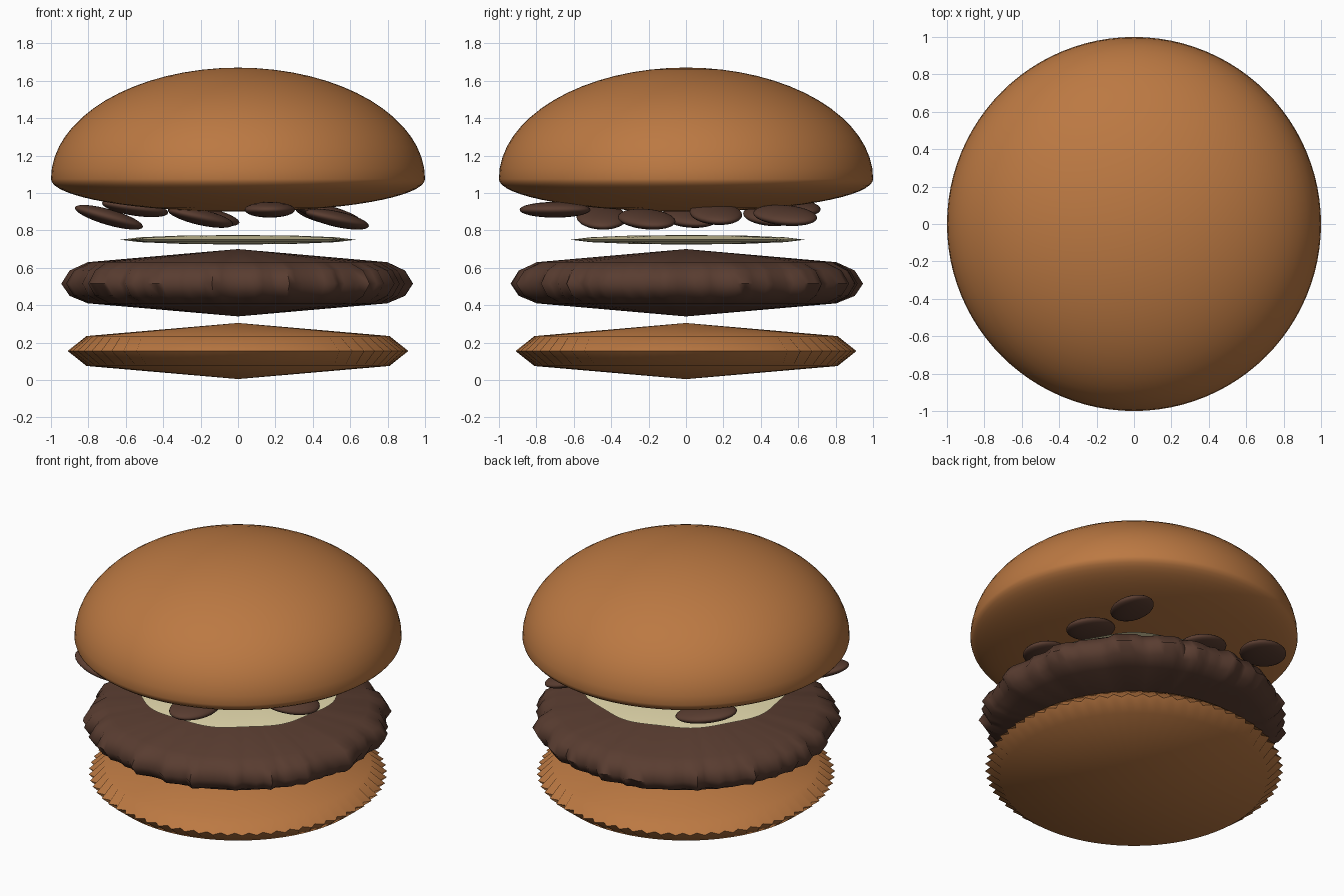
import bpy, bmesh, math, random
from mathutils import Euler

random.seed(4)
if "Cube" in bpy.data.objects:
    bpy.data.objects.remove(bpy.data.objects["Cube"], do_unlink=True)


def material(name, colour):
    m = bpy.data.materials.new(name)
    m.use_nodes = True
    m.diffuse_color = (*colour, 1)
    m.node_tree.nodes["Principled BSDF"].inputs["Base Color"].default_value = (*colour, 1)
    return m


crust = material("golden_crust", (0.50, 0.19, 0.055))
brown = material("dark_brown", (0.10, 0.046, 0.030))
cream = material("pale_cream", (0.78, 0.70, 0.42))


def finish(name, bm, mat, angle):
    bmesh.ops.recalc_face_normals(bm, faces=bm.faces)
    mesh = bpy.data.meshes.new(name)
    bm.to_mesh(mesh)
    bm.free()
    mesh.materials.append(mat)
    obj = bpy.data.objects.new(name, mesh)
    bpy.context.collection.objects.link(obj)
    bpy.ops.object.select_all(action='DESELECT')
    obj.select_set(True)
    bpy.context.view_layer.objects.active = obj
    bpy.ops.object.shade_smooth_by_angle(angle=math.radians(angle))
    return obj


def lathe(name, top, rings, bottom, mat, segments, ripple=None, angle=60):
    """Revolve (radius, z) rings; ripple(ring, segment) offsets the radius."""
    bm = bmesh.new()
    loops = []
    for j, (r, z) in enumerate(rings):
        loop = []
        for i in range(segments):
            a = math.tau * i / segments
            rr = r + (ripple(j, i) if ripple else 0)
            loop.append(bm.verts.new((rr * math.cos(a), rr * math.sin(a), z)))
        loops.append(loop)
    apex, base = bm.verts.new((0, 0, top)), bm.verts.new((0, 0, bottom))
    for i in range(segments):
        k = (i + 1) % segments
        bm.faces.new((apex, loops[0][i], loops[0][k]))
        bm.faces.new((base, loops[-1][k], loops[-1][i]))
        for u, v in zip(loops, loops[1:]):
            bm.faces.new((u[i], v[i], v[k], u[k]))
    return finish(name, bm, mat, angle)


# Top bun: tall dome over a shallow rounded underside
dome = []
for n in range(1, 32):
    t = math.pi * n / 32
    dome.append((math.sin(t), 1.075 + math.cos(t) * (0.595 if n < 16 else 0.175)))
lathe("top_bun", 1.67, dome, 0.90, crust, 96, angle=180)

# Bottom bun: shallow cones joined by a crimped rim
lathe("bottom_bun", 0.305, [(0.81, 0.235), (0.89, 0.155), (0.81, 0.075)], 0.005, crust, 128,
      lambda j, i: (0.022 if i % 2 else -0.015) if j == 1 else 0)

# Patty: irregular pleated edge
pleats = [random.uniform(-0.03, 0.025) for _ in range(128)]
strength = (0.15, 0.8, 1, 0.8, 0.15)
lathe("patty", 0.70,
      [(0.80, 0.63), (0.885, 0.585), (0.925, 0.515), (0.885, 0.45), (0.80, 0.41)],
      0.34, brown, 128, lambda j, i: pleats[i] * strength[j])

# Sauce disc: thin, softly wavy
lathe("sauce_disc", 0.775, [(0.30, 0.772), (0.52, 0.763), (0.625, 0.75), (0.52, 0.737), (0.30, 0.728)],
      0.724, cream, 96, lambda j, i: 0.01 * math.sin(i * math.tau * 9 / 96))

# Oval slices beneath the top bun: x, y, z, yaw, tilt
slices = [
    (0.46, 0.53, 0.88, 0.9, 0.25),
    (0.48, 0.16, 0.89, 0.3, 0.25),
    (-0.55, 0.57, 0.92, 0.5, 0.15),
    (-0.17, 0.45, 0.88, 0.4, 0.22),
    (0.53, -0.21, 0.86, 0.6, 0.22),
    (-0.20, 0.02, 0.87, 0.5, 0.22),
    (0.17, -0.70, 0.91, 1.5, 0.0),
    (-0.69, -0.45, 0.87, 0.1, 0.28),
]
for n, (x, y, z, yaw, tilt) in enumerate(slices):
    bm = bmesh.new()
    bmesh.ops.create_uvsphere(bm, u_segments=32, v_segments=16, radius=1)
    bmesh.ops.scale(bm, vec=(0.19, 0.135, 0.042), verts=bm.verts)
    piece = finish(f"oval_slice_{n + 1}", bm, brown, 180)
    # Yaw first, then lean down towards +x
    turn = Euler((0, tilt, 0)).to_matrix() @ Euler((0, 0, yaw)).to_matrix()
    piece.rotation_euler = turn.to_euler()
    piece.location = (x, y, z)
